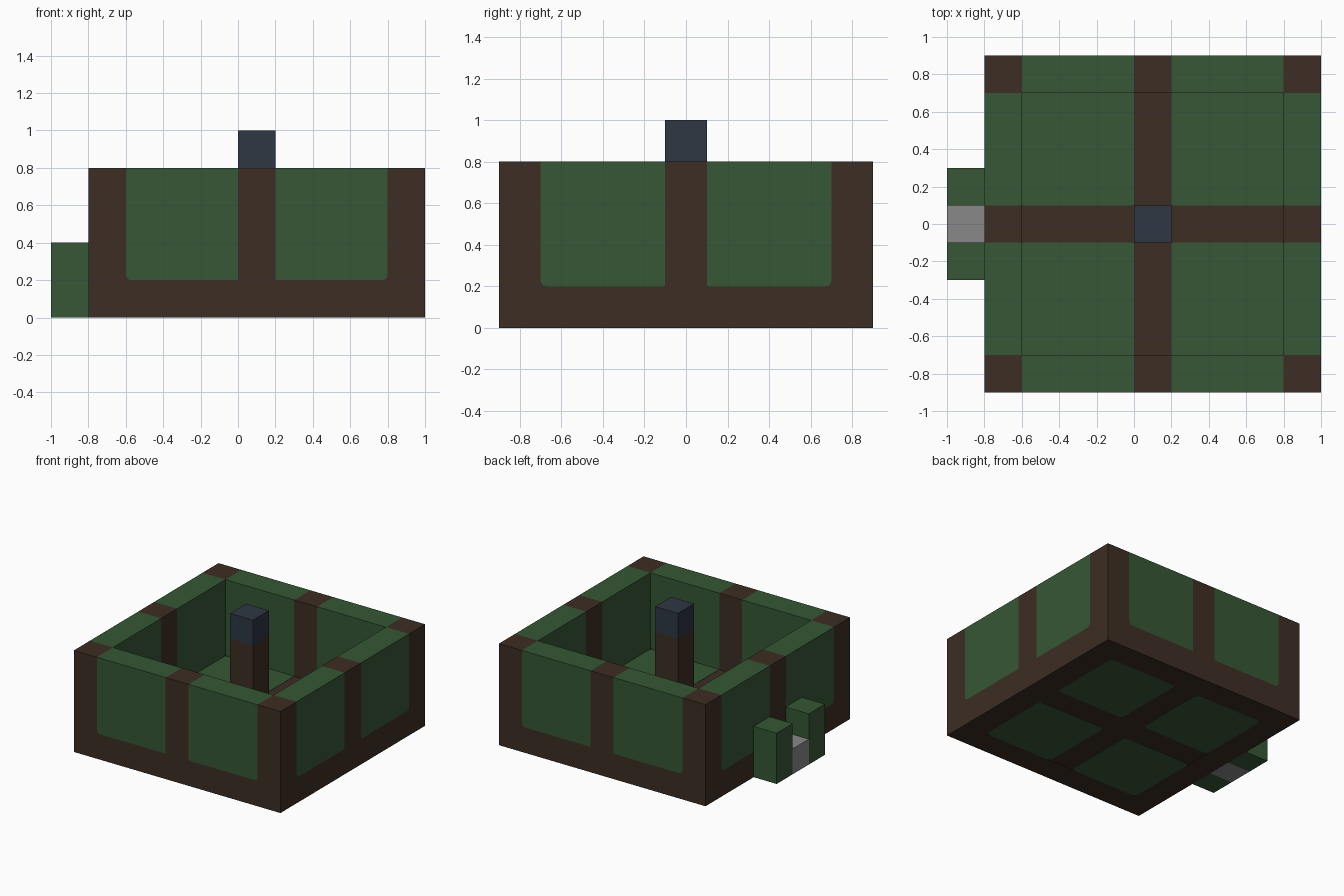
import bpy, bmesh, math
from mathutils import Matrix, Vector

cube = bpy.data.objects.get("Cube")
if cube:
    bpy.data.objects.remove(cube, do_unlink=True)


def material(name, rgb):
    color = [(c / 255 / 12.92) if c < 11 else ((c / 255 + 0.055) / 1.055) ** 2.4 for c in rgb]
    mat = bpy.data.materials.new(name)
    mat.use_nodes = True
    mat.diffuse_color = (*color, 1)
    mat.node_tree.nodes["Principled BSDF"].inputs["Base Color"].default_value = (*color, 1)
    return mat


BROWN = material("dark brown", (61, 45, 36))
GREEN = material("forest green", (54, 87, 53))
SLATE = material("slate blue", (46, 55, 66))
GREY = material("grey", (137, 137, 137))

CENTER = Vector((0.1, 0, 0))   # middle of the walled box
R_OUT, R_IN = 0.03, 0.01       # panel corner radii


def finish(name, bm, mat):
    bmesh.ops.recalc_face_normals(bm, faces=bm.faces)
    mesh = bpy.data.meshes.new(name)
    bm.to_mesh(mesh)
    bm.free()
    mesh.materials.append(mat)
    obj = bpy.data.objects.new(name, mesh)
    bpy.context.collection.objects.link(obj)
    return obj


def box(name, low, high, mat):
    low, high = Vector(low), Vector(high)
    bm = bmesh.new()
    bmesh.ops.create_cube(bm, size=1, matrix=Matrix.Translation((low + high) / 2)
                          @ Matrix.Diagonal((*(high - low), 1)))
    return finish(name, bm, mat)


def prism(name, outline, depth, matrix, mat):
    """Extrude a flat outline along its local z, then place it."""
    bm = bmesh.new()
    face = bm.faces.new([bm.verts.new((x, y, 0)) for x, y in outline])
    extruded = bmesh.ops.extrude_face_region(bm, geom=[face])["geom"]
    verts = [v for v in extruded if isinstance(v, bmesh.types.BMVert)]
    bmesh.ops.translate(bm, verts=verts, vec=(0, 0, depth))
    bmesh.ops.transform(bm, matrix=matrix, verts=bm.verts)
    return finish(name, bm, mat)


def arc(cx, cy, r, start, steps=4):
    """Quarter circle, counter-clockwise from the start angle in degrees."""
    angles = [math.radians(start + 90 * i / steps) for i in range(steps + 1)]
    return [(cx + r * math.cos(a), cy + r * math.sin(a)) for a in angles]


# Lower edge of the right-hand wall panel, from its inner to its outer corner
lower = (arc(0.1 + R_IN, 0.2 + R_IN, R_IN, 180)
         + arc(0.7 - R_OUT, 0.2 + R_OUT, R_OUT, 270))
panel = lower + [(0.7, 0.8), (0.1, 0.8)]
half = lower[::-1] + [(0.1, 0.8)]
frame = [(-0.7, 0), (0.7, 0)] + half + [(-x, y) for x, y in half[::-1]]

# Four walls: brown frame with two green panels, joined by corner posts
for i, side in enumerate(("front", "left", "back", "right")):
    place = (Matrix.Translation(CENTER) @ Matrix.Rotation(i * math.pi / 2, 4, 'Z')
             @ Matrix.Translation((0, -0.7, 0)) @ Matrix.Rotation(math.pi / 2, 4, 'X'))
    prism(side + "_wall_frame", frame, 0.2, place, BROWN)
    for s in (-1, 1):
        prism(f"{side}_wall_panel_{'a' if s < 0 else 'b'}",
              [(s * x, y) for x, y in panel], 0.2, place, GREEN)
for sx in (-1, 1):
    for sy in (-1, 1):
        mid = CENTER + Vector((0.8 * sx, 0.8 * sy, 0))
        box("corner_post", mid - Vector((0.1, 0.1, 0)), mid + Vector((0.1, 0.1, 0.8)), BROWN)

# Floor slab with green rounded plates above and below
SKIN = 0.002
box("floor_slab", (-0.6, -0.7, SKIN), (0.8, 0.7, 0.2 - SKIN), BROWN)


def rounded_square(r):
    e = 0.3 - r
    return arc(e, e, r, 0) + arc(-e, e, r, 90) + arc(-e, -e, r, 180) + arc(e, -e, r, 270)


for sx in (-1, 1):
    for sy in (-1, 1):
        mid = CENTER + Vector((0.4 * sx, 0.4 * sy, 0))
        prism("underside_panel", rounded_square(R_OUT), SKIN, Matrix.Translation(mid), GREEN)
        prism("floor_panel", rounded_square(R_IN), SKIN,
              Matrix.Translation(mid + Vector((0, 0, 0.2 - SKIN))), GREEN)

# Central column and its cap
box("center_column", (0, -0.1, 0.2 - SKIN), (0.2, 0.1, 0.8), BROWN)
box("column_cap", (0, -0.1, 0.8), (0.2, 0.1, 1), SLATE)

# Entrance step between two short pillars
box("entrance_step", (-1, -0.1, 0), (-0.8, 0.1, 0.2), GREY)
for name, y in (("front_entrance_pillar", -0.3), ("back_entrance_pillar", 0.1)):
    box(name, (-1, y, 0), (-0.8, y + 0.2, 0.4), GREEN)
